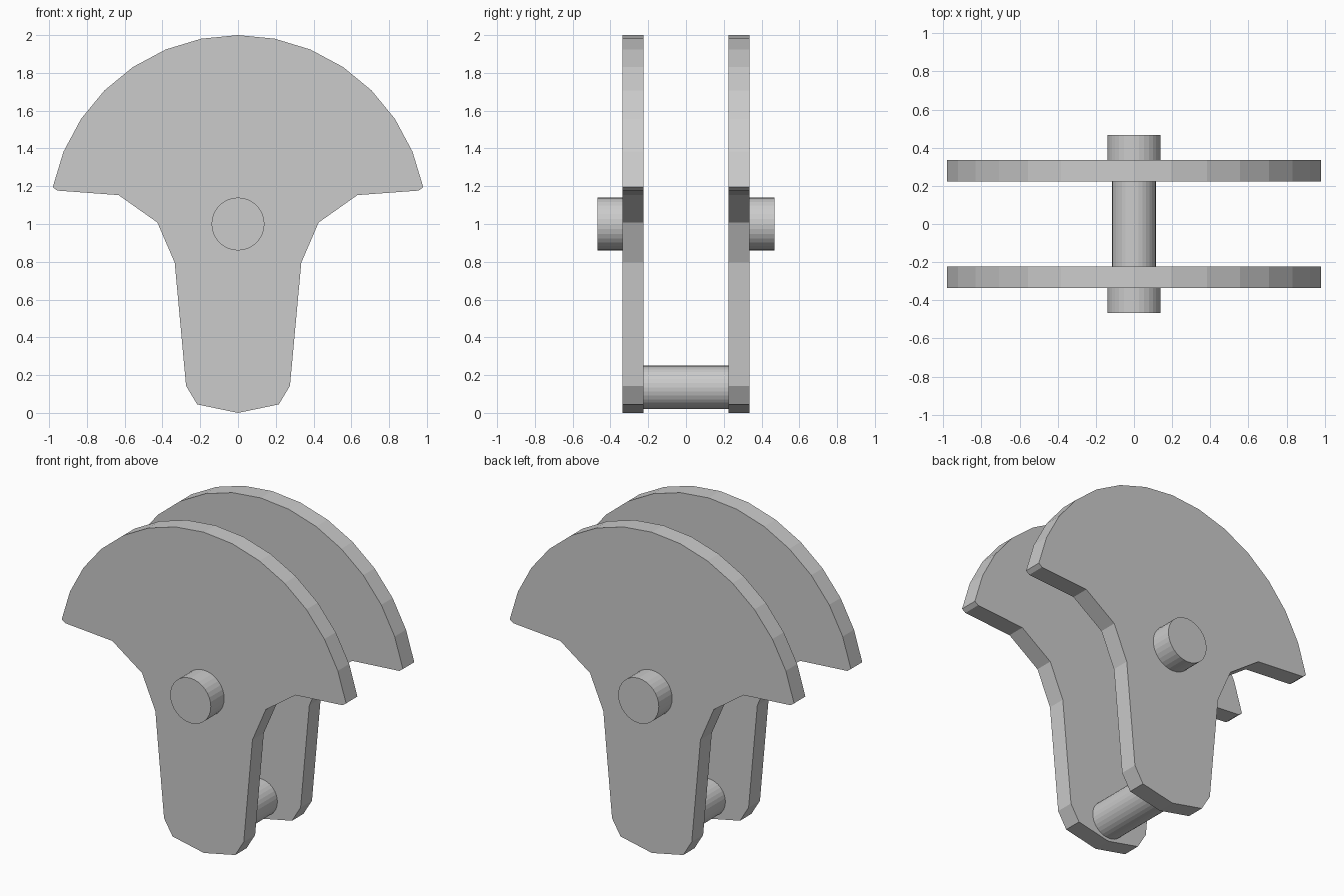
import bpy, bmesh, math
from mathutils import Matrix

if "Cube" in bpy.data.objects:
    bpy.data.objects.remove(bpy.data.objects["Cube"])

# Right half of the plate outline: 32-step arc about (0, 1), then the neck and foot
half = [(math.sin(math.radians(11.25 * i)), 1 + math.cos(math.radians(11.25 * i))) for i in range(8)]
half += [(0.957, 1.177), (0.632, 1.153), (0.427, 1.008), (0.335, 0.795),
         (0.275, 0.143), (0.216, 0.045), (0, 0)]
outline = half + [(-x, z) for x, z in half[-2:0:-1]]


def finish(bm, name):
    bmesh.ops.recalc_face_normals(bm, faces=bm.faces)
    mesh = bpy.data.meshes.new(name)
    bm.to_mesh(mesh)
    bm.free()
    obj = bpy.data.objects.new(name, mesh)
    bpy.context.collection.objects.link(obj)


def plate(name, y0, y1):
    bm = bmesh.new()
    face = bm.faces.new([bm.verts.new((x, y0, z)) for x, z in outline])
    ext = bmesh.ops.extrude_face_region(bm, geom=[face], use_keep_orig=True)
    moved = [v for v in ext["geom"] if isinstance(v, bmesh.types.BMVert)]
    bmesh.ops.translate(bm, vec=(0, y1 - y0, 0), verts=moved)
    finish(bm, name)


def pin(name, radius, z, y0, y1):
    bm = bmesh.new()
    turn = Matrix.Translation((0, (y0 + y1) / 2, z)) @ Matrix.Rotation(math.pi / 2, 4, 'X')
    bmesh.ops.create_cone(bm, cap_ends=True, segments=32, radius1=radius, radius2=radius,
                          depth=y1 - y0, matrix=turn)
    finish(bm, name)


# Two side plates with a pivot stub on each outer face
for side, s in (("front", -1), ("back", 1)):
    plate(side + "_plate", *sorted((s * 0.224, s * 0.336)))
    pin(side + "_pivot_stub", 0.14, 1.0, *sorted((s * 0.32, s * 0.468)))

# Cross pin joining the plates at the foot
pin("cross_pin", 0.115, 0.135, -0.33, 0.33)
